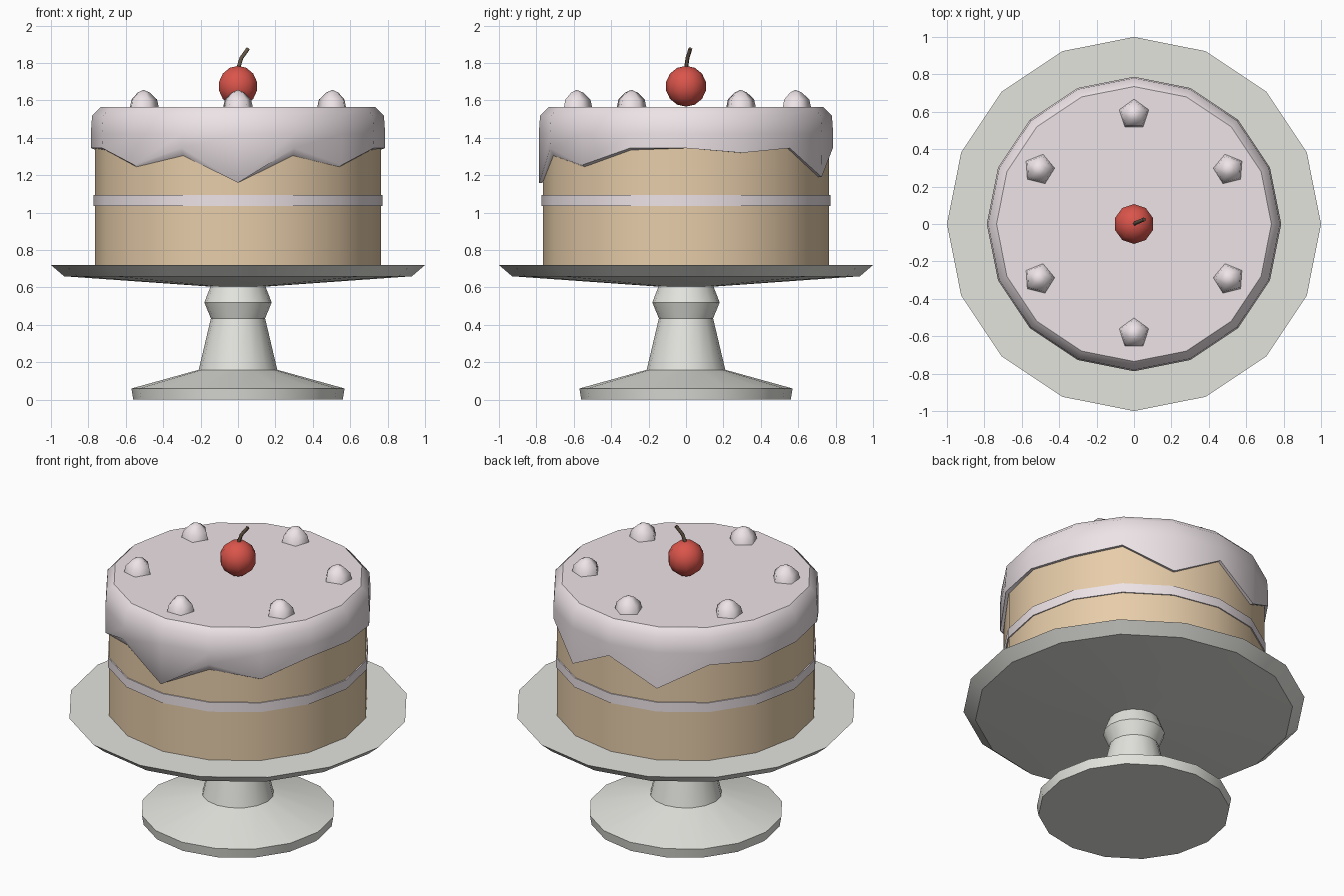
import bpy, bmesh
from math import sin, cos, pi, radians
from mathutils import Vector

if "Cube" in bpy.data.objects:
    bpy.data.objects.remove(bpy.data.objects["Cube"])


def material(name, rgb):
    m = bpy.data.materials.new(name)
    m.diffuse_color = (*rgb, 1)
    m.use_nodes = True
    m.node_tree.nodes["Principled BSDF"].inputs["Base Color"].default_value = m.diffuse_color
    return m


CHINA = material("china", (0.77, 0.77, 0.73))
SPONGE = material("sponge", (0.80, 0.61, 0.40))
CREAM = material("cream", (0.85, 0.77, 0.80))
RED = material("red", (0.70, 0.09, 0.07))
BROWN = material("brown", (0.13, 0.09, 0.06))


def finish(bm, name, mat, angle=30):
    bmesh.ops.recalc_face_normals(bm, faces=bm.faces)
    me = bpy.data.meshes.new(name)
    bm.to_mesh(me)
    bm.free()
    ob = bpy.data.objects.new(name, me)
    bpy.context.collection.objects.link(ob)
    me.materials.append(mat)
    bpy.ops.object.select_all(action='DESELECT')
    ob.select_set(True)
    bpy.context.view_layer.objects.active = ob
    bpy.ops.object.shade_smooth_by_angle(angle=radians(angle))
    return ob


def loft(bm, rings, cap=True):
    """Skin a list of point rings; a one-point ring becomes a tip."""
    vs = [[bm.verts.new(p) for p in ring] for ring in rings]
    for a, b in zip(vs, vs[1:]):
        n = len(a)
        for i in range(n):
            j = (i + 1) % n
            if len(b) == 1:
                bm.faces.new((a[i], a[j], b[0]))
            else:
                bm.faces.new((a[i], a[j], b[j], b[i]))
    if cap:
        for ring in (vs[0], vs[-1]):
            if len(ring) > 2:
                bm.faces.new(ring)


def circle(r, z, n=16, turn=0.0, c=(0, 0)):
    if r == 0:
        return [(c[0], c[1], z)]
    return [(c[0] + r * cos(turn + 2 * pi * i / n),
             c[1] + r * sin(turn + 2 * pi * i / n), z) for i in range(n)]


def lathe(name, profile, mat, n=16, turn=0.0, c=(0, 0), angle=30):
    bm = bmesh.new()
    loft(bm, [circle(r, z, n, turn, c) for r, z in profile])
    return finish(bm, name, mat, angle)


# Cake stand: foot, stem with collar, and plate
lathe("stand_foot", [(0.56, 0), (0.57, 0.06), (0.21, 0.16), (0.145, 0.435),
                     (0.18, 0.52), (0.145, 0.61)], CHINA)
lathe("stand_plate", [(0.15, 0.605), (0.93, 0.66), (1.0, 0.72)], CHINA)

# Sponge and the cream filling band
lathe("sponge", [(0.765, 0.72), (0.765, 1.5)], SPONGE)
lathe("cream_filling", [(0.772, 1.035), (0.772, 1.095)], CREAM)

# Icing with drips: rim heights go from the front round to the back, mirrored
drip = [1.16, 1.345, 1.255, 1.345, 1.345, 1.32, 1.345, 1.19, 1.345]
slant = [0.0, 0.04, 0.01, 0.01, 0, 0, 0, 0, 0]


def rim(r, drop):
    ring = []
    for i, p in enumerate(circle(r, 0)):
        k = (i + 4) % 16          # steps from the front
        k = min(k, 16 - k)
        ring.append((p[0], p[1], drip[k] - drop * slant[k]))
    return ring


bm = bmesh.new()
loft(bm, [circle(0.74, 1.5), rim(0.767, 1), rim(0.785, 0), circle(0.787, 1.42),
          circle(0.78, 1.52), circle(0.735, 1.565)])
finish(bm, "icing", CREAM, 45)

# Six piped dollops
for k in range(6):
    a = radians(90 + 60 * k)
    c = (0.585 * cos(a), 0.585 * sin(a))
    side = 0 if abs(c[0]) < 0.1 else (1 if c[0] > 0 else -1)
    lathe(f"dollop_{k + 1}", [(0.084, 1.56), (0.074, 1.605), (0.035, 1.642), (0, 1.657)],
          CREAM, 5, radians(90 + 14 * side), c, 80)

# Cherry and its bent stalk
bm = bmesh.new()
bmesh.ops.create_uvsphere(bm, u_segments=10, v_segments=7, radius=0.109)
bmesh.ops.translate(bm, verts=bm.verts, vec=(0, 0, 1.676))
finish(bm, "cherry", RED, 45)

bm = bmesh.new()
path = [Vector(p) for p in ((0, 0, 1.765), (0.018, 0.008, 1.825), (0.055, 0.024, 1.877))]
rings = []
for i, p in enumerate(path):
    d = path[min(i + 1, 2)] - path[max(i - 1, 0)]
    q = d.to_track_quat('Z', 'Y')
    rings.append([p + q @ Vector(v) for v in circle(0.011, 0, 5)])
loft(bm, rings)
finish(bm, "cherry_stalk", BROWN, 80)
